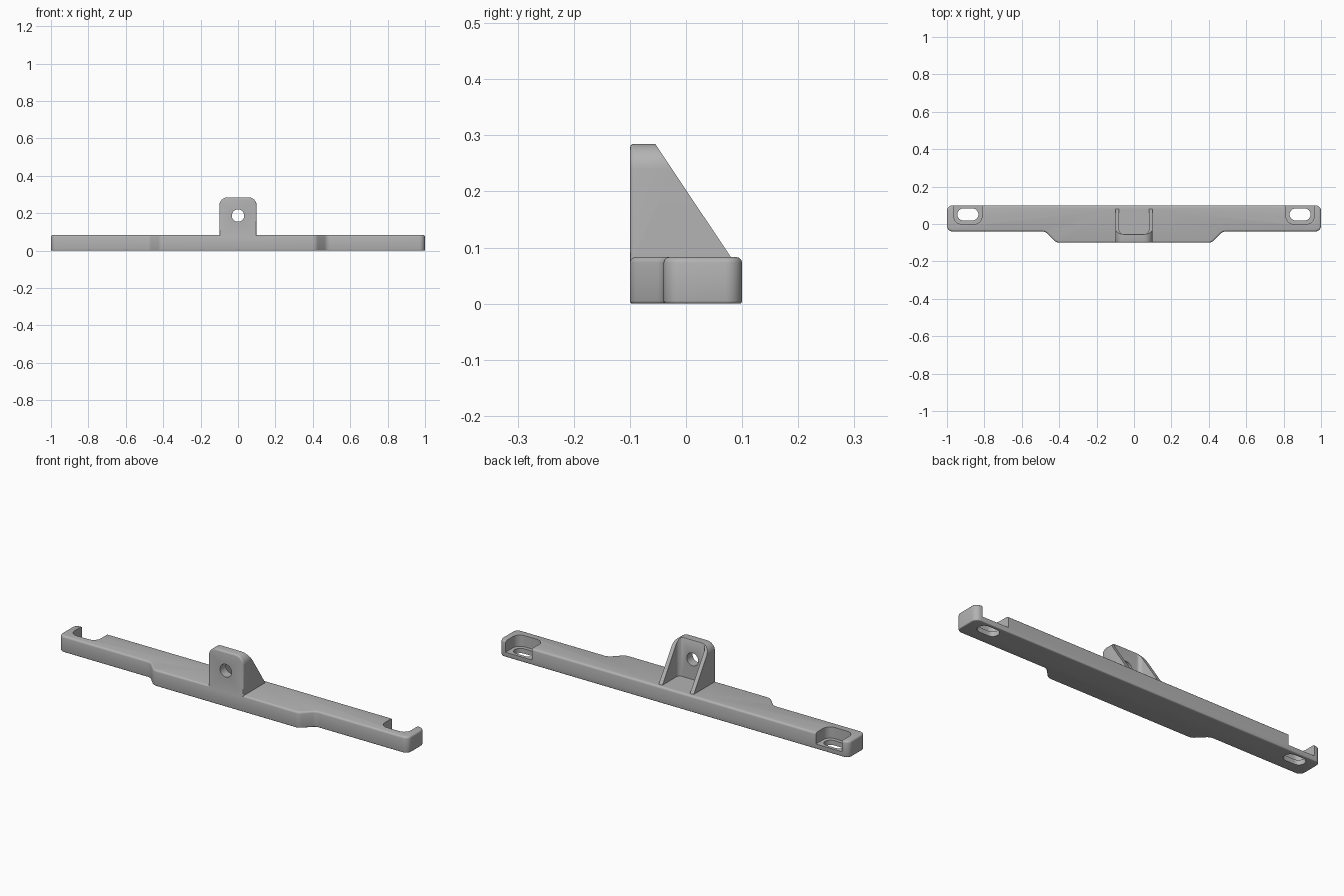
import bpy, bmesh, math
from mathutils import Vector

if "Cube" in bpy.data.objects:
    bpy.data.objects.remove(bpy.data.objects["Cube"])

grey = bpy.data.materials.new("plain grey")
grey.diffuse_color = (0.45, 0.45, 0.45, 1)
grey.use_nodes = True
grey.node_tree.nodes["Principled BSDF"].inputs["Base Color"].default_value = grey.diffuse_color
TOP = 0.083


def rounded(corners, steps=8):
    """Outline from (x, y, radius) corners, each rounded by an arc."""
    out, n = [], len(corners)
    for i, (x, y, r) in enumerate(corners):
        p = Vector((x, y))
        if r == 0:
            out.append(p)
            continue
        a = (Vector(corners[i - 1][:2]) - p).normalized()
        b = (Vector(corners[(i + 1) % n][:2]) - p).normalized()
        half = a.angle(b) / 2
        c = p + (a + b).normalized() * r / math.sin(half)
        s = p + a * r / math.tan(half) - c
        e = p + b * r / math.tan(half) - c
        turn = math.atan2(s.x * e.y - s.y * e.x, s.dot(e))
        for k in range(steps + 1):
            t = turn * k / steps
            out.append(c + Vector((s.x * math.cos(t) - s.y * math.sin(t),
                                   s.x * math.sin(t) + s.y * math.cos(t))))
    return out


def prism(name, outline, lo, hi, axis="z", bevel_lo=0, bevel_hi=0):
    """Extrude an outline along an axis, rounding the rims of its end caps."""
    place = {"x": lambda p, h: (h, p[0], p[1]),
             "y": lambda p, h: (p[0], h, p[1]),
             "z": lambda p, h: (p[0], p[1], h)}[axis]
    bm = bmesh.new()
    rings = [[bm.verts.new(place(p, h)) for p in outline] for h in (lo, hi)]
    caps = [bm.faces.new(r) for r in rings]
    n = len(outline)
    for i in range(n):
        j = (i + 1) % n
        bm.faces.new((rings[0][i], rings[0][j], rings[1][j], rings[1][i]))
    bmesh.ops.recalc_face_normals(bm, faces=bm.faces)
    rims = [list(c.edges) for c in caps]
    for rim, size in zip(rims, (bevel_lo, bevel_hi)):
        if size:
            bmesh.ops.bevel(bm, geom=rim, offset=size, segments=3,
                            profile=0.5, affect="EDGES")
    me = bpy.data.meshes.new(name)
    bm.to_mesh(me)
    bm.free()
    me.materials.append(grey)
    ob = bpy.data.objects.new(name, me)
    bpy.context.collection.objects.link(ob)
    return ob


def combine(target, other, operation):
    mod = target.modifiers.new(operation.lower(), "BOOLEAN")
    mod.object, mod.operation, mod.solver = other, operation, "EXACT"
    bpy.context.view_layer.objects.active = target
    bpy.ops.object.modifier_apply(modifier=mod.name)
    bpy.data.objects.remove(other)


# Long base bar with a wider middle
right = [(0.415, -0.1, 0.04), (0.475, -0.04, 0.04), (1, -0.04, 0.03), (1, 0.1, 0.03)]
left = [(-x, y, r) for x, y, r in reversed(right)]
bar = prism("mounting_bar", rounded(right + left), 0, TOP, "z", 0.005, 0.01)

# End pockets open to the back, each with a slotted screw hole
for s in (-1, 1):
    cx = s * 0.888
    pocket = rounded([(cx - 0.075, 0.0, 0.04), (cx + 0.075, 0.0, 0.04),
                      (cx + 0.075, 0.2, 0), (cx - 0.075, 0.2, 0)])
    combine(bar, prism("pocket_cutter", pocket, 0.025, 0.2), "DIFFERENCE")
    slot = rounded([(cx - 0.056, 0.019, 0.0319), (cx + 0.056, 0.019, 0.0319),
                    (cx + 0.056, 0.083, 0.0319), (cx - 0.056, 0.083, 0.0319)])
    combine(bar, prism("slot_cutter", slot, -0.1, 0.2), "DIFFERENCE")

# Upright lug: rounded plate with two sloping side ribs
shape = rounded([(-0.1, 0.02, 0), (0.1, 0.02, 0), (0.1, 0.285, 0.045), (-0.1, 0.285, 0.045)])
lug = prism("lug", shape, -0.1, 0.08, "y", 0.008, 0)
slope = [(-0.085, 0.33), (0.1, 0.053), (0.2, 0.053), (0.2, 0.33)]
combine(lug, prism("slope_cutter", slope, -0.3, 0.3, "x"), "DIFFERENCE")
cavity = rounded([(-0.079, -0.053, 0.02), (0.079, -0.053, 0.02), (0.079, 0.2, 0), (-0.079, 0.2, 0)])
combine(lug, prism("cavity_cutter", cavity, TOP - 0.002, 0.4), "DIFFERENCE")
hole = [(0.033 * math.cos(math.tau * i / 32), 0.187 + 0.033 * math.sin(math.tau * i / 32))
        for i in range(32)]
combine(lug, prism("hole_cutter", hole, -0.2, 0.2, "y"), "DIFFERENCE")
combine(bar, lug, "UNION")

# Smooth the rounded edges, keep the hard ones
bpy.ops.object.select_all(action="DESELECT")
bar.select_set(True)
bpy.context.view_layer.objects.active = bar
bpy.ops.object.shade_smooth_by_angle(angle=math.radians(35))
